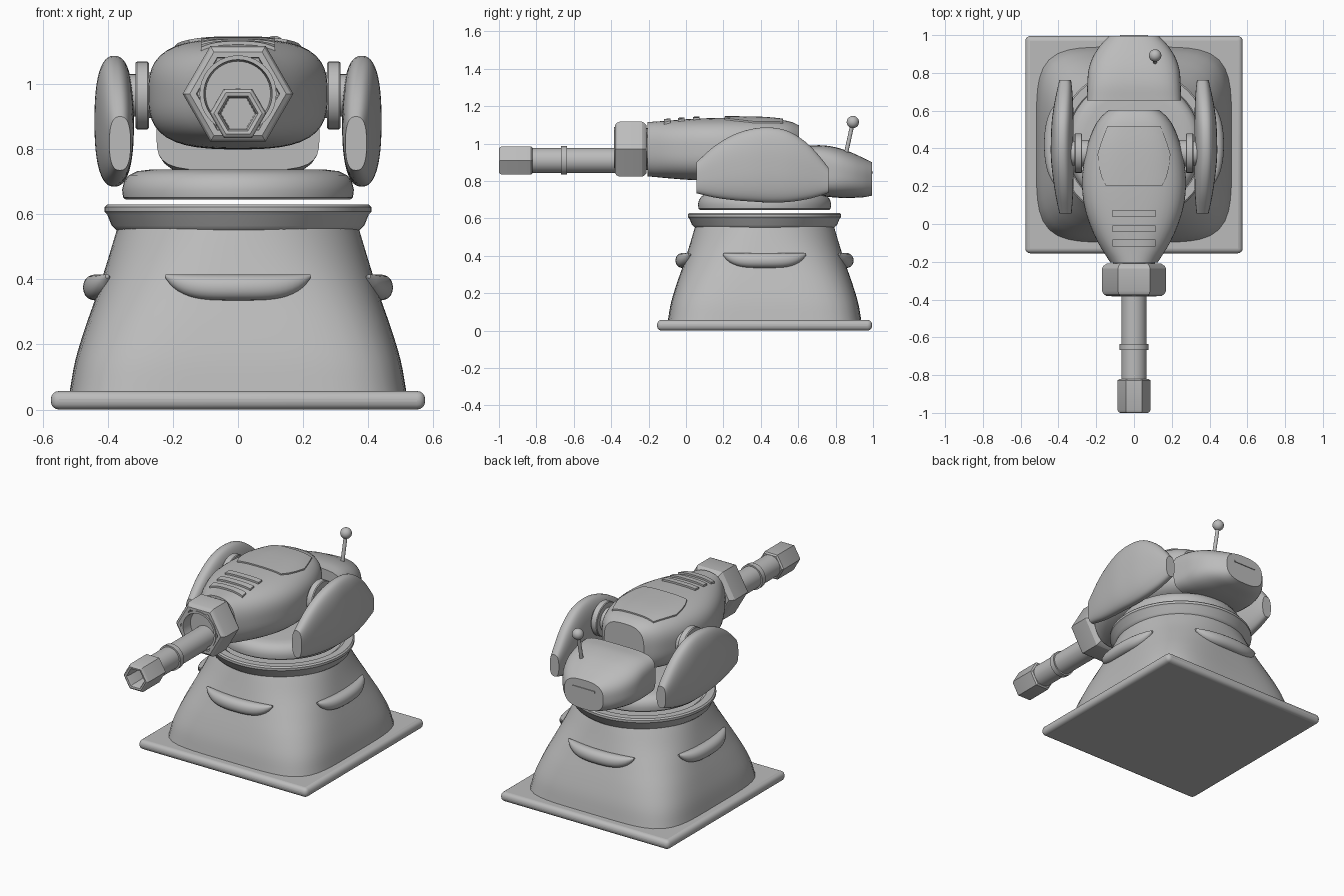
import bpy, math
from mathutils import Vector

if "Cube" in bpy.data.objects:
    bpy.data.objects.remove(bpy.data.objects["Cube"])

CY = 0.42  # y of the pedestal axis
grey = bpy.data.materials.new("grey_metal")
grey.diffuse_color = (0.5, 0.5, 0.5, 1)
grey.use_nodes = True
grey.node_tree.nodes["Principled BSDF"].inputs["Base Color"].default_value = grey.diffuse_color


def finish(ob, angle=35):
    ob.data.materials.append(grey)
    bpy.ops.object.select_all(action='DESELECT')
    ob.select_set(True)
    bpy.context.view_layer.objects.active = ob
    bpy.ops.object.shade_smooth_by_angle(angle=math.radians(angle))
    return ob


def make(name, verts, faces, angle=35):
    me = bpy.data.meshes.new(name)
    me.from_pydata(verts, [], faces)
    ob = bpy.data.objects.new(name, me)
    bpy.context.collection.objects.link(ob)
    bpy.context.view_layer.objects.active = ob
    ob.select_set(True)
    bpy.ops.object.mode_set(mode='EDIT')
    bpy.ops.mesh.select_all(action='SELECT')
    bpy.ops.mesh.normals_make_consistent(inside=False)
    bpy.ops.object.mode_set(mode='OBJECT')
    ob.select_set(False)
    return finish(ob, angle)


def loft(name, rings, angle=35):
    """Skin equal-length rings and cap both ends."""
    n = len(rings[0])
    verts = [p for r in rings for p in r]
    faces = [(i * n + j, i * n + (j + 1) % n, (i + 1) * n + (j + 1) % n, (i + 1) * n + j)
             for i in range(len(rings) - 1) for j in range(n)]
    faces += [tuple(range(n)), tuple(range(len(verts) - n, len(verts)))]
    return make(name, verts, faces, angle)


def oval(p, n=56):
    """Unit superellipse."""
    pts = []
    for k in range(n):
        c, s = math.cos(2 * math.pi * k / n), math.sin(2 * math.pi * k / n)
        r = (abs(c) ** p + abs(s) ** p) ** (-1 / p)
        pts.append((r * c, r * s))
    return pts


def sample(keys, t):
    """Catmull-Rom through key tuples, first entry is the position."""
    i = max(k for k in range(len(keys) - 1) if keys[k][0] <= t or k == 0)
    a, b = keys[i], keys[i + 1]
    f = (t - a[0]) / (b[0] - a[0])
    out = []
    for c in range(1, len(a)):
        def slope(k):
            lo, hi = max(k - 1, 0), min(k + 1, len(keys) - 1)
            return (keys[hi][c] - keys[lo][c]) / (keys[hi][0] - keys[lo][0])
        h = b[0] - a[0]
        out.append((2*f**3 - 3*f**2 + 1) * a[c] + (f**3 - 2*f**2 + f) * h * slope(i)
                   + (3*f**2 - 2*f**3) * b[c] + (f**3 - f**2) * h * slope(i + 1))
    return out


def steps(keys, n=24):
    return [keys[0][0] + (keys[-1][0] - keys[0][0]) * k / n for k in range(n + 1)]


def shell(name, keys, side=1):
    """Rounded hull along y: keys are y, x_min, x_max, z_min, z_max, squareness."""
    rings = []
    for y in steps(keys):
        x0, x1, z0, z1, p = sample(keys, y)
        rings.append([(side * ((x0 + x1) / 2 + u * (x1 - x0) / 2), y, (z0 + z1) / 2 + v * (z1 - z0) / 2)
                      for u, v in oval(p)])
    return loft(name, rings)


def lathe(name, prof, n, origin, axis, angle=35):
    """Revolve (distance, radius) pairs about an axis."""
    def place(d, u, v):
        q = {'X': (d, u, v), 'Y': (u, d, v), 'Z': (u, v, d)}[axis]
        return tuple(Vector(origin) + Vector(q))
    rings = [[place(d, r * math.cos(2 * math.pi * k / n), r * math.sin(2 * math.pi * k / n))
              for k in range(n)] for d, r in prof]
    return loft(name, rings, angle)


# square foot plate with a rounded rim
bpy.ops.mesh.primitive_cube_add(size=1, location=(0, CY, 0.0285))
plate = bpy.context.object
plate.name = "base_plate"
plate.scale = (1.15, 1.15, 0.057)
bpy.ops.object.transform_apply(location=False, rotation=False, scale=True)
bev = plate.modifiers.new("rim", 'BEVEL')
bev.width, bev.segments = 0.025, 4
finish(plate)

# pedestal: rounded square turning into a circle
tower = [(0.05, 0.518, 5.0), (0.15, 0.50, 4.6), (0.25, 0.47, 4.0), (0.35, 0.435, 3.3),
         (0.45, 0.403, 2.6), (0.56, 0.37, 2.1)]
rings = []
for z in steps(tower, 20):
    h, p = sample(tower, z)
    rings.append([(u * h, CY + v * h, z) for u, v in oval(p, 72)])
loft("pedestal", rings)

# collar and turntable
lathe("collar", [(0.545, 0.365), (0.553, 0.375), (0.565, 0.388), (0.60, 0.402), (0.608, 0.41),
                 (0.622, 0.41), (0.63, 0.402), (0.63, 0.36), (0.615, 0.34)], 64, (0, CY, 0), 'Z')
lathe("turntable", [(0.645, 0.345), (0.652, 0.353), (0.675, 0.356), (0.70, 0.35), (0.72, 0.335),
                    (0.732, 0.31), (0.737, 0.27)], 64, (0, CY, 0), 'Z')

# tapered ridges on the four pedestal walls
for side in range(4):
    a = side * math.pi / 2
    rings = []
    for k in range(25):
        t = -0.99 + 1.98 * k / 24
        s = (1 - t ** 4) ** 0.8
        r = 0.003 + 0.037 * s
        x, out, zc = 0.225 * t, 0.436 - 0.035 * t * t, 0.415 - r
        ring = []
        for u, v in oval(2.2, 20):
            d = out + u * r
            ring.append((x * math.cos(a) - d * math.sin(a),
                         CY + x * math.sin(a) + d * math.cos(a), zc + v * r))
        rings.append(ring)
    loft("wall_ridge", rings)

# gun head
head = [(y, -w, w, b, t, p) for y, w, b, t, p in [
    (-0.205, 0.125, 0.825, 1.115, 2.4), (-0.1, 0.19, 0.815, 1.122, 2.7),
    (0.0, 0.235, 0.807, 1.13, 2.9), (0.1, 0.264, 0.802, 1.135, 3), (0.2, 0.275, 0.80, 1.138, 3),
    (0.3, 0.27, 0.80, 1.138, 3), (0.4, 0.252, 0.80, 1.136, 3), (0.5, 0.217, 0.81, 1.128, 3),
    (0.56, 0.182, 0.825, 1.117, 3), (0.603, 0.135, 0.845, 1.098, 3)]]
shell("gun_head", head)


def roof(x, y):
    _, w, b, t, p = sample(head, y)
    return (b + t) / 2 + (t - b) / 2 * (1 - min(abs(x / w), 1) ** p) ** (1 / p)


def roof_panel(name, rows, lift):
    """Panel that follows the roof: rows are (y, half width)."""
    m = 16
    verts, faces = [], []
    for off in (lift, -0.01):
        for y, w in rows:
            for k in range(m + 1):
                x = w * (2 * k / m - 1)
                verts.append((x, y, roof(x, y) + off))
    n, size = len(rows), len(rows) * (m + 1)
    for base in (0, size):
        for i in range(n - 1):
            for k in range(m):
                q = base + i * (m + 1) + k
                faces.append((q, q + 1, q + m + 2, q + m + 1))
    edge = (list(range(m + 1)) + [i * (m + 1) + m for i in range(1, n)]
            + [(n - 1) * (m + 1) + k for k in range(m - 1, -1, -1)]
            + [i * (m + 1) for i in range(n - 2, 0, -1)])
    for a, b in zip(edge, edge[1:] + edge[:1]):
        faces.append((a, b, b + size, a + size))
    make(name, verts, faces)


roof_panel("roof_hatch", [(0.205, 0.15), (0.25, 0.172), (0.3, 0.185), (0.37, 0.193),
                          (0.42, 0.178), (0.47, 0.16), (0.518, 0.14)], 0.008)
for y in (-0.1, -0.025, 0.055):
    roof_panel("roof_vent", [(y - 0.018, 0.113), (y, 0.113), (y + 0.018, 0.113)], 0.011)

# hexagonal nut with a recess, neck and barrel
lathe("neck", [(-0.25, 0.112), (-0.19, 0.112)], 32, (0, 0, 0.97), 'Y')
lathe("hex_nut", [(-0.21, 0.145), (-0.222, 0.162), (-0.235, 0.17), (-0.355, 0.17), (-0.37, 0.162),
                  (-0.38, 0.148), (-0.38, 0.128), (-0.30, 0.125)], 6, (0, 0, 0.97), 'Y', 25)
lathe("nut_liner", [(-0.30, 0.118), (-0.385, 0.118), (-0.385, 0.105), (-0.32, 0.10)],
      40, (0, 0, 0.97), 'Y')
lathe("barrel", [(-0.29, 0.067), (-0.83, 0.067)], 40, (0, 0, 0.91), 'Y')
lathe("barrel_band", [(-0.635, 0.06), (-0.635, 0.076), (-0.667, 0.076), (-0.667, 0.06)],
      40, (0, 0, 0.91), 'Y')
lathe("muzzle", [(-0.82, 0.078), (-0.828, 0.087), (-0.985, 0.087), (-0.995, 0.082), (-1.0, 0.074),
                 (-0.998, 0.062), (-0.985, 0.055), (-0.86, 0.052)], 6, (0, 0, 0.91), 'Y', 25)

# side pods and their pivots
pod = [(0.055, 0.33, 0.395, 0.735, 0.90, 2.6), (0.15, 0.323, 0.415, 0.712, 0.985, 2.5),
       (0.25, 0.32, 0.43, 0.698, 1.045, 2.5), (0.35, 0.32, 0.44, 0.69, 1.078, 2.5),
       (0.45, 0.32, 0.44, 0.685, 1.086, 2.5), (0.55, 0.32, 0.435, 0.688, 1.065, 2.5),
       (0.65, 0.323, 0.42, 0.703, 1.0, 2.5), (0.72, 0.328, 0.405, 0.722, 0.925, 2.5),
       (0.762, 0.333, 0.395, 0.737, 0.87, 2.6)]
for s in (-1, 1):
    shell("side_pod", pod, s)
    lathe("pivot_disc", [(s * d, r) for d, r in [(0.24, 0.07), (0.274, 0.07), (0.274, 0.10),
          (0.278, 0.104), (0.31, 0.104), (0.315, 0.10), (0.315, 0.065), (0.34, 0.065)]],
          40, (0, 0.375, 0.965), 'X')

# rear housing with a slot plate
shell("rear_housing", [(y, -w, w, b, t, p) for y, w, b, t, p in [
    (0.655, 0.25, 0.735, 0.99, 4.5), (0.74, 0.247, 0.718, 0.99, 3.8), (0.82, 0.24, 0.71, 0.975, 3.2),
    (0.89, 0.215, 0.71, 0.95, 2.9), (0.95, 0.175, 0.713, 0.922, 2.8), (0.995, 0.132, 0.722, 0.90, 2.8)]])
bpy.ops.mesh.primitive_cube_add(size=1, location=(0, 0.996, 0.845))
slot = bpy.context.object
slot.name = "rear_slot"
slot.scale = (0.15, 0.008, 0.012)
finish(slot)

# antenna leaning backwards
foot, tip = Vector((0.112, 0.855, 0.945)), Vector((0.112, 0.892, 1.115))
bpy.ops.mesh.primitive_cylinder_add(vertices=16, radius=0.011, depth=(tip - foot).length,
                                    location=(foot + tip) / 2)
rod = bpy.context.object
rod.name = "antenna_rod"
rod.rotation_euler = (tip - foot).to_track_quat('Z', 'Y').to_euler()
finish(rod)
bpy.ops.mesh.primitive_uv_sphere_add(segments=24, ring_count=14, radius=0.033, location=tip)
bpy.context.object.name = "antenna_ball"
finish(bpy.context.object)
